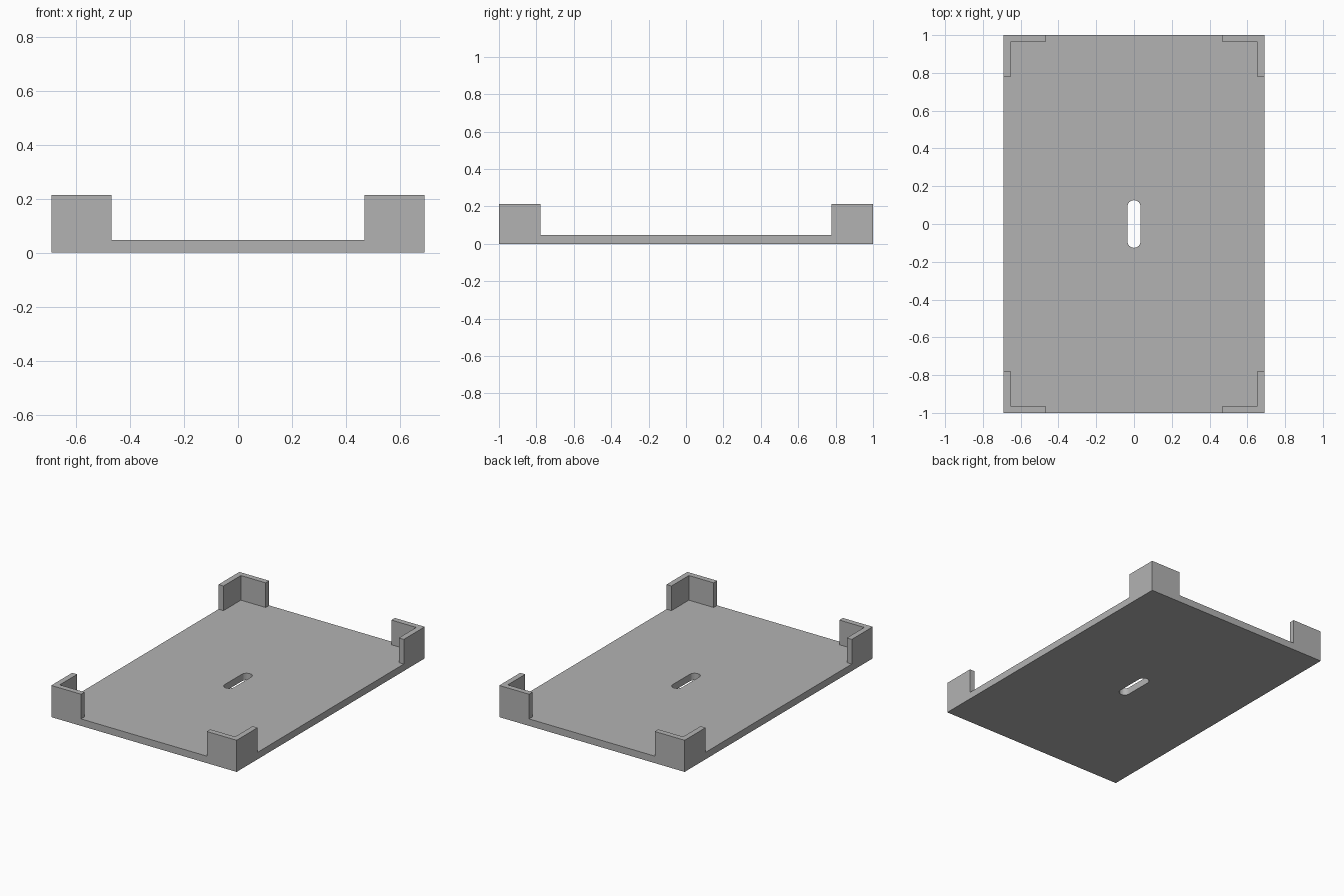
import bpy, bmesh
from math import pi, sin, cos

cube = bpy.data.objects.get("Cube")
if cube:
    bpy.data.objects.remove(cube, do_unlink=True)

HALF_X, HALF_Y = 0.69, 1.0       # tray half size
BASE, TOP = 0.047, 0.213         # plate thickness, corner height
WALL, ARM = 0.037, 0.222         # corner wall thickness and length
SLOT_R, SLOT_HALF = 0.035, 0.126

grey = bpy.data.materials.new("plain grey")
grey.use_nodes = True
colour = (0.45, 0.45, 0.45, 1)
grey.diffuse_color = colour
grey.node_tree.nodes["Principled BSDF"].inputs["Base Color"].default_value = colour


def prism(name, loops, z0, z1):
    """Extrude a flat outline, with any holes, from z0 to z1."""
    bm = bmesh.new()
    edges = []
    for loop in loops:
        verts = [bm.verts.new((x, y, z0)) for x, y in loop]
        edges += [bm.edges.new((a, b)) for a, b in zip(verts, verts[1:] + verts[:1])]
    bmesh.ops.triangle_fill(bm, use_beauty=True, edges=edges)
    raised = bmesh.ops.extrude_face_region(bm, geom=bm.faces[:], use_keep_orig=True)["geom"]
    top = [v for v in raised if isinstance(v, bmesh.types.BMVert)]
    bmesh.ops.translate(bm, verts=top, vec=(0, 0, z1 - z0))
    bmesh.ops.recalc_face_normals(bm, faces=bm.faces[:])
    mesh = bpy.data.meshes.new(name)
    bm.to_mesh(mesh)
    bm.free()
    mesh.materials.append(grey)
    obj = bpy.data.objects.new(name, mesh)
    bpy.context.collection.objects.link(obj)
    return obj


# Base plate with a rounded slot through the middle
outline = [(-HALF_X, -HALF_Y), (HALF_X, -HALF_Y), (HALF_X, HALF_Y), (-HALF_X, HALF_Y)]
STEPS = 12
slot = []
for side in (1, -1):
    for i in range(STEPS + 1):
        a = pi * i / STEPS
        slot.append((side * SLOT_R * cos(a),
                     side * (SLOT_HALF - SLOT_R + SLOT_R * sin(a))))
prism("base_plate", [outline, slot], 0, BASE)

# L-shaped retaining wall on each corner
corner = [(HALF_X, HALF_Y), (HALF_X - ARM, HALF_Y), (HALF_X - ARM, HALF_Y - WALL),
          (HALF_X - WALL, HALF_Y - WALL), (HALF_X - WALL, HALF_Y - ARM), (HALF_X, HALF_Y - ARM)]
for sx, side in ((1, "left"), (-1, "right")):
    for sy, end in ((-1, "front"), (1, "back")):
        prism(f"{end}_{side}_corner", [[(sx * x, sy * y) for x, y in corner]], BASE, TOP)
